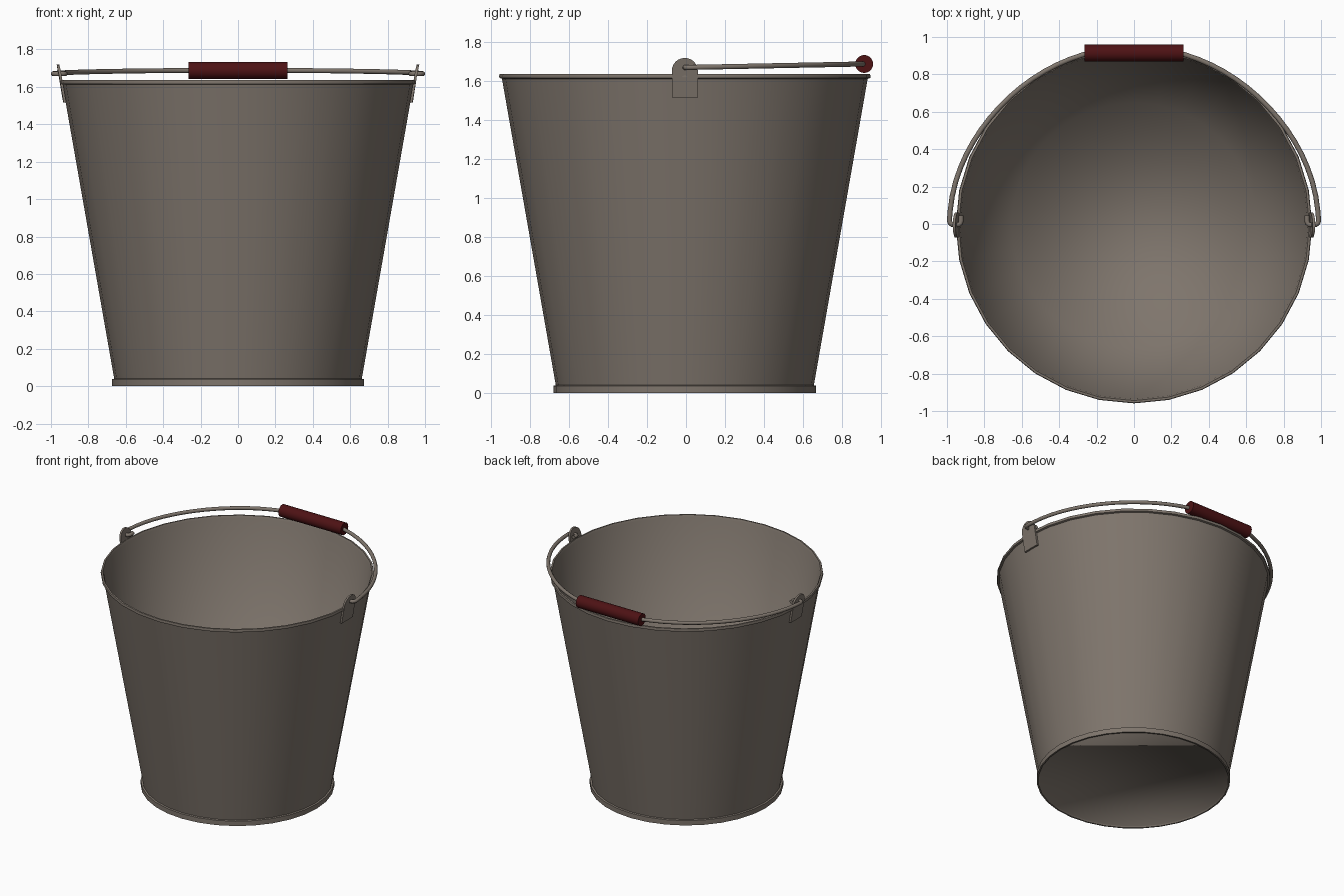
import bpy, bmesh, math
from mathutils import Vector

if "Cube" in bpy.data.objects:
    bpy.data.objects.remove(bpy.data.objects["Cube"])

SIDES = 32
CY = -0.006  # bucket axis in y


def material(name, rgb):
    m = bpy.data.materials.new(name)
    m.diffuse_color = (*rgb, 1)
    m.use_nodes = True
    m.node_tree.nodes["Principled BSDF"].inputs["Base Color"].default_value = m.diffuse_color
    return m


STEEL = material("warm_grey_steel", (0.21, 0.178, 0.15))
RED = material("dark_red_grip", (0.075, 0.006, 0.007))


def finish(bm, name, mat, angle=40, soft=None):
    """Smooth faces, keep hard edges sharp, except where soft(edge) says blend."""
    bmesh.ops.recalc_face_normals(bm, faces=bm.faces[:])
    for f in bm.faces:
        f.smooth = True
    for e in bm.edges:
        hard = len(e.link_faces) == 2 and e.calc_face_angle(0) > math.radians(angle)
        e.smooth = not hard or bool(soft and soft(e))
    me = bpy.data.meshes.new(name)
    bm.to_mesh(me)
    bm.free()
    me.materials.append(mat)
    ob = bpy.data.objects.new(name, me)
    bpy.context.collection.objects.link(ob)
    return ob


def lathe(name, profile, cy, mat, soft=None):
    """Rings around z, closed by a flat cap at both ends of the profile."""
    bm = bmesh.new()
    rings = []
    for r, z in profile:
        rings.append([bm.verts.new((r * math.cos(a), cy + r * math.sin(a), z))
                      for a in (2 * math.pi * i / SIDES for i in range(SIDES))])
    for a, b in zip(rings, rings[1:]):
        for i in range(SIDES):
            j = (i + 1) % SIDES
            bm.faces.new((a[i], a[j], b[j], b[i]))
    bm.faces.new(rings[0])
    bm.faces.new(rings[-1])
    return finish(bm, name, mat, soft=soft)


def tube(name, path, radius, mat, sides=10):
    """Round bar swept along a path of points."""
    bm = bmesh.new()
    pts = [Vector(p) for p in path]
    rings = []
    up = Vector((0, 0, 1))
    for i, p in enumerate(pts):
        t = (pts[min(i + 1, len(pts) - 1)] - pts[max(i - 1, 0)]).normalized()
        side = t.cross(up).normalized()
        top = side.cross(t)
        rings.append([bm.verts.new(p + radius * (math.cos(a) * side + math.sin(a) * top))
                      for a in (2 * math.pi * k / sides for k in range(sides))])
    for a, b in zip(rings, rings[1:]):
        for i in range(sides):
            j = (i + 1) % sides
            bm.faces.new((a[i], a[j], b[j], b[i]))
    bm.faces.new(rings[0])
    bm.faces.new(rings[-1])
    return finish(bm, name, mat, 60)


# Bucket: recessed underside, foot band, tapered wall, rolled rim, inside, floor
profile = [
    (0.660, 0.012), (0.663, 0.0), (0.674, 0.0), (0.674, 0.037), (0.662, 0.04),
    (0.938, 1.612), (0.951, 1.616), (0.953, 1.626), (0.950, 1.636),
    (0.938, 1.637), (0.930, 1.62), (0.655, 0.022),
]


def at_floor(e):
    # the floor blends softly into the wall, as in a pressed bucket
    return all(0.011 < v.co.z < 0.03 for v in e.verts)


lathe("bucket_body", profile, CY, STEEL, at_floor)

# Lugs: round-topped plates leaning with the wall
for sx, side in ((-1, "left"), (1, "right")):
    hw, zc = 0.067, 1.652
    outline = [(-hw, 1.517), (0, 1.517), (hw, 1.517)]
    outline += [(hw * math.cos(a), zc + hw * math.sin(a))
                for a in (math.pi * i / 12 for i in range(13))]
    bm = bmesh.new()
    layers = []
    for off in (0.0, 0.014):
        layers.append([bm.verts.new((sx * (0.921 + off + (z - 1.517) * 0.17 - y * y / 1.9),
                                     CY + y, z)) for y, z in outline])
    bm.faces.new(layers[0])
    bm.faces.new(layers[1])
    n = len(outline)
    for i in range(n):
        j = (i + 1) % n
        bm.faces.new((layers[0][i], layers[0][j], layers[1][j], layers[1][i]))
    bmesh.ops.remove_doubles(bm, verts=bm.verts[:], dist=1e-4)
    finish(bm, side + "_lug", STEEL)

# Handle wire: hooked ends through the lugs, wide bow resting over the back rim
Z0, Z1, GRIP_Y = 1.67, 1.688, 0.914
half = [(0.925, 0.045), (0.924, 0.02), (0.927, 0.005), (0.935, -0.003),
        (0.955, -0.005), (0.972, -0.003), (0.983, 0.005), (0.987, 0.018)]
for i in range(16):
    a = math.radians(4 + 69.5 * i / 15)
    r = 0.945 + 0.041 * math.cos(a) ** 6
    half.append((r * math.cos(a), r * math.sin(a)))
half.append((0.2, GRIP_Y))
right = [(x, y, Z0 + (Z1 - Z0) * max(y, 0) / GRIP_Y) for x, y in half]
left = [(-x, y, z) for x, y, z in reversed(right)]
tube("handle_wire", right + left, 0.0135, STEEL)

# Grip
tube("handle_grip", [(-0.265, GRIP_Y, Z1), (0.265, GRIP_Y, Z1)], 0.046, RED, 20)
